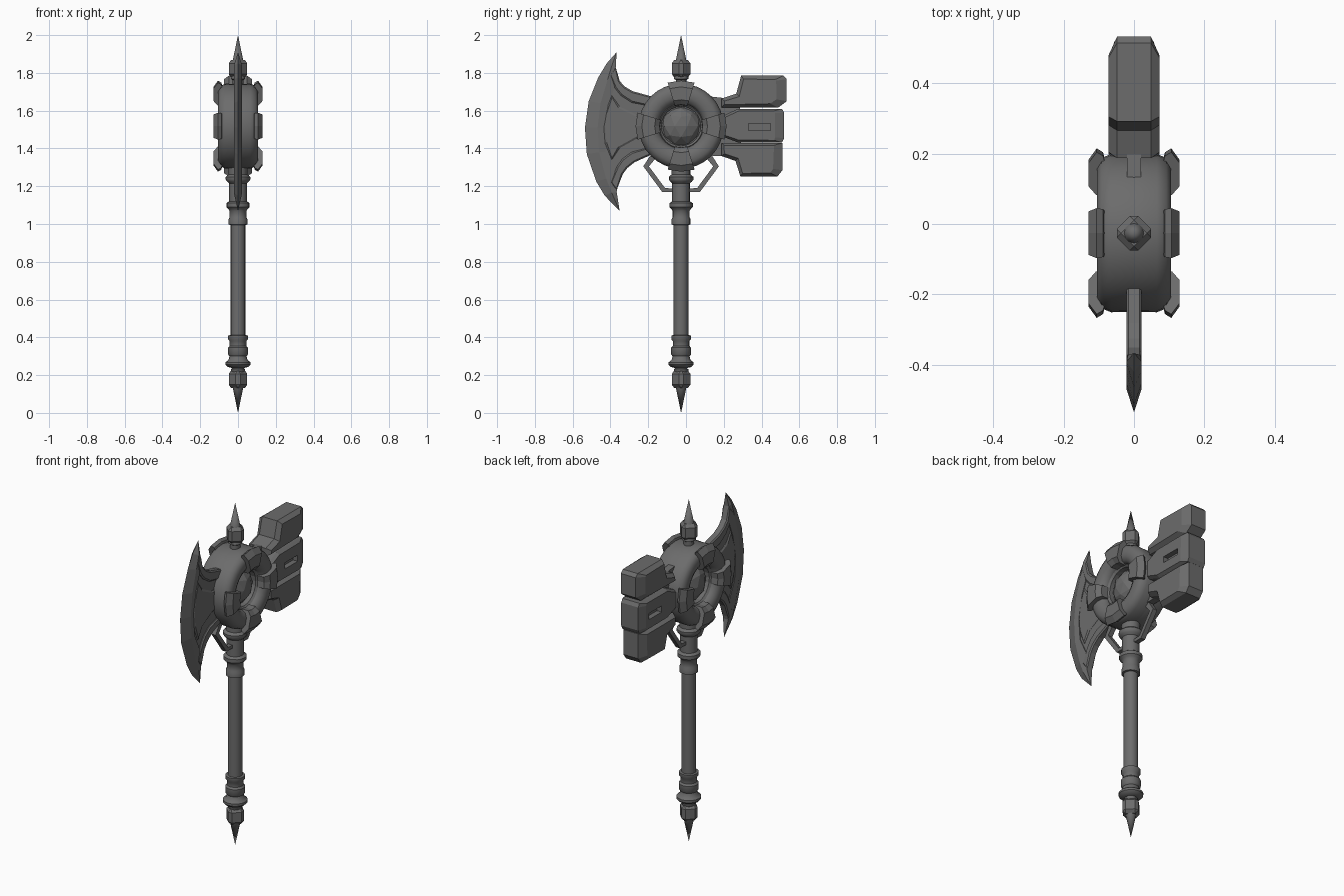
import bpy, bmesh, math
from mathutils import Matrix, Vector

if "Cube" in bpy.data.objects:
    bpy.data.objects.remove(bpy.data.objects["Cube"])

CY, CZ = -0.026, 1.518   # shaft axis y, hub centre z

steel = bpy.data.materials.new("dark_steel")
steel.diffuse_color = (.15, .15, .15, 1)
steel.use_nodes = True
steel.node_tree.nodes["Principled BSDF"].inputs["Base Color"].default_value = steel.diffuse_color


def finish(bm, name, smooth=None):
    bmesh.ops.remove_doubles(bm, verts=bm.verts, dist=1e-5)
    bmesh.ops.recalc_face_normals(bm, faces=bm.faces)
    me = bpy.data.meshes.new(name)
    bm.to_mesh(me)
    bm.free()
    me.materials.append(steel)
    ob = bpy.data.objects.new(name, me)
    bpy.context.collection.objects.link(ob)
    if smooth:
        bpy.ops.object.select_all(action='DESELECT')
        ob.select_set(True)
        bpy.context.view_layer.objects.active = ob
        bpy.ops.object.shade_smooth_by_angle(angle=math.radians(smooth))
    return ob


def plate(name, pts, half, inset=0, depth=0, end_pull=0):
    """Extrude a (y, z) outline to x = +-half, with optional chamfered caps."""
    bm = bmesh.new()
    a = [bm.verts.new((-half, y, z)) for y, z in pts]
    b = [bm.verts.new((half, y, z)) for y, z in pts]
    caps = [bm.faces.new(a), bm.faces.new(b)]
    n = len(pts)
    for i in range(n):
        j = (i + 1) % n
        bm.faces.new((a[i], a[j], b[j], b[i]))
    bmesh.ops.recalc_face_normals(bm, faces=bm.faces)
    if inset:
        for f in caps:
            bmesh.ops.inset_region(bm, faces=[f], thickness=inset, depth=depth)
            for v in f.verts:
                if v.co.y > .43:
                    v.co.y -= end_pull
    return finish(bm, name)


def lathe(name, prof, segs, axis='Z', a0=0.0, arc=None, closed=False, smooth=None):
    """Turn an (along, radius) profile about the shaft (Z) or the hub (X)."""
    bm = bmesh.new()
    total = arc or 2 * math.pi
    rings = []
    for i in range(segs + (1 if arc else 0)):
        t = a0 + total * i / segs
        c, s = math.cos(t), math.sin(t)
        rings.append([bm.verts.new((r * c, CY + r * s, h) if axis == 'Z'
                                   else (h, CY + r * c, CZ + r * s)) for h, r in prof])
    n = len(prof)
    for i in range(segs):
        p, q = rings[i], rings[(i + 1) % len(rings)]
        for k in range(n if closed else n - 1):
            m = (k + 1) % n
            bm.faces.new((p[k], p[m], q[m], q[k]))
    if arc:
        bm.faces.new(rings[0])
        bm.faces.new(rings[-1])
    return finish(bm, name, smooth)


# Shaft with turned collars
lathe("shaft", [(.22, 0), (.22, .032), (.238, .032), (.243, .055), (.255, .066), (.268, .066),
                (.28, .05), (.30, .045), (.31, .053), (.345, .053), (.355, .044), (.38, .044),
                (.39, .052), (.41, .052), (.412, .039), (.995, .039), (.997, .05), (1.025, .05),
                (1.035, .045), (1.07, .045), (1.08, .052), (1.09, .062), (1.11, .062),
                (1.12, .047), (1.215, .047), (1.225, .058), (1.235, .065), (1.25, .065),
                (1.262, .05), (1.34, .05), (1.34, 0)], 16, smooth=40)

# Spike, neck and chamfered-cube knob at both ends
for name, z0, d in (("pommel", 0, 1), ("finial", 2, -1)):
    spike = [(0, 0), (.13, .027), (.14, .032), (.215, .032), (.222, .038), (.232, .038),
             (.238, .028), (.31, .028), (.31, 0)]
    lathe(name + "_spike", [(z0 + d * h, r) for h, r in spike], 12, smooth=40)
    bm = bmesh.new()
    bmesh.ops.create_cube(bm, size=1)
    bmesh.ops.scale(bm, vec=(.086, .086, .092), verts=bm.verts)
    bmesh.ops.bevel(bm, geom=bm.edges[:], offset=.017, segments=1, affect='EDGES')
    bm.transform(Matrix.Translation((0, CY, z0 + d * .178)) @ Matrix.Rotation(math.pi / 4, 4, 'Z'))
    finish(bm, name + "_knob")

# Hub: drum core, rounded rings, faceted gem, gripping clamps
lathe("hub_core", [(-.03, 0), (-.03, .2), (.03, .2), (.03, 0)], 32, 'X')
for s, side in ((1, "right"), (-1, "left")):
    ring = [(0, .223), (.065, .225), (.092, .214), (.105, .192),
            (.105, .155), (.092, .13), (.07, .118), (0, .118)]
    lathe("hub_ring_" + side, [(s * x, r) for x, r in ring], 32, 'X', closed=True, smooth=50)
    bezel = [(.03, .125), (.06, .125), (.07, .115), (.06, .104), (.03, .104)]
    lathe("gem_bezel_" + side, [(s * x, r) for x, r in bezel], 24, 'X', closed=True)
    clamp = [(.06, .112), (.108, .114), (.13, .14), (.13, .208), (.106, .241), (.088, .23), (.08, .2)]
    for k in range(4):
        lathe(f"clamp_{side}_{k}", [(s * x, r) for x, r in clamp], 2, 'X',
              a0=k * math.pi / 2 - .3, arc=.6, closed=True)

bm = bmesh.new()
bmesh.ops.create_icosphere(bm, subdivisions=2, radius=1)
for v in bm.verts:
    v.co = Vector((v.co.x * .085, CY + v.co.y * .11, CZ + v.co.z * .11))
finish(bm, "gem")

# Crescent blade: cutting edge, bevel line and back line lofted together
edge = [(-.367, 1.91), (-.42, 1.85), (-.465, 1.775), (-.515, 1.65), (-.535, 1.51),
        (-.525, 1.37), (-.475, 1.225), (-.43, 1.15), (-.351, 1.068)]
bevel = [(-.367, 1.91), (-.392, 1.84), (-.415, 1.765), (-.452, 1.64), (-.468, 1.51),
         (-.46, 1.38), (-.423, 1.24), (-.393, 1.165), (-.351, 1.068)]
back = [(-.367, 1.91), (-.372, 1.83), (-.362, 1.765), (-.41, 1.64), (-.435, 1.51),
        (-.425, 1.38), (-.355, 1.235), (-.367, 1.17), (-.351, 1.068)]
bm = bmesh.new()
rows = []
for i in range(len(edge)):
    w = 0 if i in (0, len(edge) - 1) else 1
    loop = [(0, edge[i]), (.022, bevel[i]), (.017, back[i]), (-.017, back[i]), (-.022, bevel[i])]
    rows.append([bm.verts.new((x * w, *p)) for x, p in loop])
for p, q in zip(rows, rows[1:]):
    for k in range(5):
        m = (k + 1) % 5
        bm.faces.new((p[k], p[m], q[m], q[k]))
finish(bm, "blade_edge")

# Blade web, raised border rails and centre panel
top = [(-.372, 1.83), (-.351, 1.757), (-.325, 1.728), (-.282, 1.703), (-.17, 1.672)]
low = [(-.367, 1.18), (-.335, 1.263), (-.31, 1.297), (-.272, 1.327), (-.19, 1.364)]
top_in = [(-.405, 1.79), (-.377, 1.72), (-.345, 1.68), (-.288, 1.643), (-.17, 1.62)]
low_in = [(-.4, 1.22), (-.365, 1.306), (-.337, 1.345), (-.288, 1.381), (-.17, 1.412)]
plate("blade_web", top + [(-.1, 1.65), (-.1, 1.38)] + low[::-1] + bevel[-3:2:-1] + [(-.415, 1.765)], .012)
plate("blade_rail_top", top + top_in[::-1], .016, .008, .006)
plate("blade_rail_bottom", low + low_in[::-1], .016, .008, .006)
plate("blade_panel", [(-.393, 1.68), (-.351, 1.622), (-.261, 1.578), (-.18, 1.57), (-.18, 1.46),
                      (-.261, 1.452), (-.351, 1.402), (-.393, 1.34), (-.43, 1.43),
                      (-.437, 1.51), (-.428, 1.59)], .013, .01, .006)

# Hammer: tang plate and three chamfered heads
plate("hammer_tang", [(.08, 1.68), (.22, 1.665), (.28, 1.66), (.30, 1.5), (.28, 1.36), (.08, 1.36)], .02)
plate("hammer_head_top", [(.187, 1.616), (.187, 1.664), (.266, 1.69), (.292, 1.785), (.515, 1.785),
                          (.533, 1.767), (.533, 1.65), (.488, 1.616)], .048, .022, .025, .035)
middle = plate("hammer_head_middle", [(.187, 1.465), (.187, 1.568), (.275, 1.61), (.508, 1.61),
                                      (.52, 1.59), (.52, 1.455), (.508, 1.432), (.275, 1.432)],
               .055, .013, .018, .035)
plate("hammer_head_bottom", [(.187, 1.43), (.187, 1.36), (.262, 1.334), (.288, 1.252), (.485, 1.252),
                             (.51, 1.285), (.51, 1.43)], .048, .02, .025, .03)

# Slot recessed into both faces of the middle head
for s in (1, -1):
    cutter = plate("slot_cutter", [(.33, 1.496), (.33, 1.532), (.447, 1.532), (.447, 1.496)], .03)
    cutter.location.x = s * .073
    cutter.hide_render = True
    mod = middle.modifiers.new("slot", 'BOOLEAN')
    mod.operation, mod.solver, mod.object = 'DIFFERENCE', 'EXACT', cutter
    bpy.context.view_layer.objects.active = middle
    bpy.ops.object.modifier_apply(modifier=mod.name)
    bpy.data.objects.remove(cutter)

# Bent braces under the hub
brace = [(-.135, 1.375), (-.165, 1.36), (-.2, 1.305), (-.1, 1.17), (-.035, 1.17),
         (-.035, 1.188), (-.085, 1.19), (-.17, 1.305), (-.125, 1.36)]
for s, side in ((1, "front"), (-1, "back")):
    plate("brace_" + side, [(CY + s * y, z) for y, z in brace], .014)
